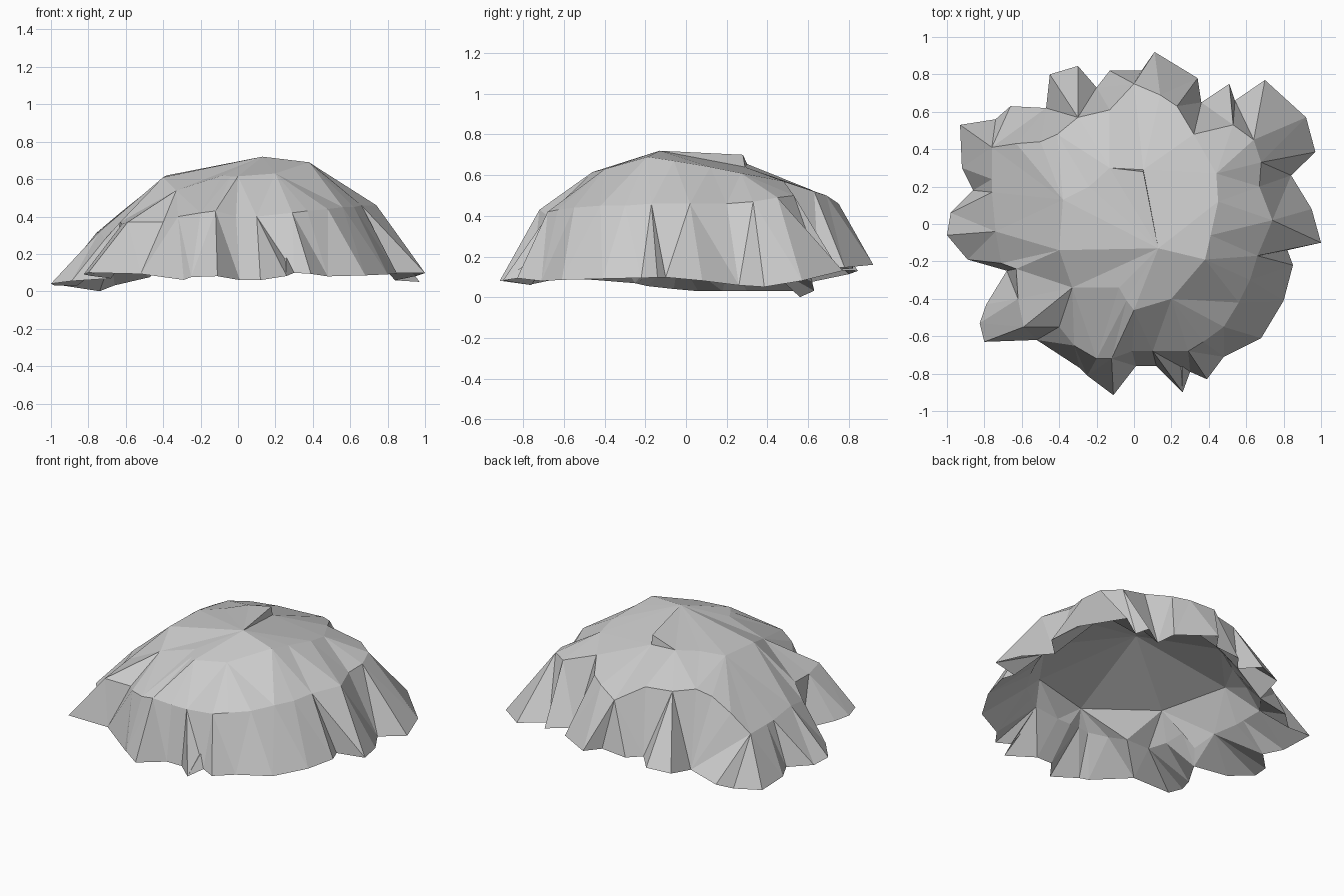
import bpy, bmesh, math


def new_object(name, bm, up=True):
    for f in bm.faces:
        f.normal_update()
        if (f.normal.z < 0) == up:
            f.normal_flip()
    mesh = bpy.data.meshes.new(name)
    bm.to_mesh(mesh)
    bm.free()
    ob = bpy.data.objects.new(name, mesh)
    bpy.context.collection.objects.link(ob)
    return ob


def lerp_keys(keys, a):
    for (a0, z0), (a1, z1) in zip(keys, keys[1:]):
        if a0 <= a <= a1:
            return z0 + (z1 - z0) * (a - a0) / (a1 - a0)
    return keys[-1][1]


def loop(bm, pts):
    return [bm.verts.new(p) for p in pts]


def bridge(bm, A, B):
    """Triangulate between two closed loops, keeping cross edges short."""
    A, B = A + A[:1], B + B[:1]
    n, m = len(A), len(B)
    cost = {(0, 0): (0.0, None)}
    for i in range(n):
        for j in range(m):
            opts = [(cost[p][0], p) for p in ((i - 1, j), (i, j - 1)) if p in cost]
            if opts:
                c, p = min(opts)
                cost[i, j] = (c + (A[i].co - B[j].co).length, p)
    at = (n - 1, m - 1)
    while cost[at][1] is not None:
        i, j = at
        p, q = cost[at][1]
        bm.faces.new((A[p], A[i], B[j]) if p < i else (A[i], B[j], B[q]))
        at = (p, q)


def fan(bm, ring, tip):
    tip = bm.verts.new(tip)
    for i, v in enumerate(ring):
        bm.faces.new((v, ring[(i + 1) % len(ring)], tip))


# Ruffled bottom edge, counter-clockwise from the right
rim_xy = [(1, -.10), (.95, .08), (.84, .26), (.97, .385), (.92, .57), (.70, .77),
          (.54, .66), (.51, .75), (.36, .65), (.34, .78), (.11, .92), (.04, .82),
          (-.13, .82), (-.20, .73), (-.30, .845), (-.45, .80), (-.47, .62),
          (-.66, .63), (-.74, .56), (-.93, .53), (-.92, .30), (-.86, .18),
          (-.98, .06), (-1, -.06), (-.89, -.19), (-.68, -.25), (-.79, -.43),
          (-.825, -.53), (-.80, -.63), (-.52, -.62), (-.29, -.77), (-.25, -.81),
          (-.11, -.915), (.01, -.76), (.12, -.76), (.26, -.90), (.30, -.79),
          (.39, -.83), (.48, -.71), (.68, -.61), (.80, -.41), (.85, -.22), (.82, -.14)]
# Height of the bottom edge by angle in degrees
rim_z = [(0, .09), (22, .05), (47, .13), (83, .16), (118, .12), (143, 0), (150, .03),
         (177, .03), (195, .06), (218, .10), (235, .09), (250, .06), (257, .10),
         (270, .06), (280, .06), (291, .10), (304, .08), (330, .09), (360, .10)]
# Line where the dome breaks into the pleated skirt
shoulder = [(.66, -.17, .46), (.74, .02, .46), (.67, .20, .46), (.68, .33, .47),
            (.64, .45, .49), (.53, .53, .50), (.32, .48, .57), (.23, .63, .52),
            (.14, .69, .50), (0, .75, .46), (-.13, .61, .53), (-.30, .57, .53),
            (-.41, .48, .54), (-.50, .44, .50), (-.63, .43, .42), (-.76, .41, .31),
            (-.76, .24, .31), (-.76, .17, .31), (-.74, -.04, .32), (-.71, -.21, .28),
            (-.63, -.24, .37), (-.62, -.40, .36), (-.59, -.55, .37), (-.40, -.55, .37),
            (-.32, -.65, .40), (-.20, -.72, .42), (-.12, -.72, .43), (-.01, -.68, .40),
            (.10, -.68, .40), (.29, -.68, .42), (.37, -.63, .43), (.48, -.55, .44),
            (.56, -.42, .45), (.62, -.30, .45)]
# Upper ring around the crown
crown = [(.38, -.19, .69), (.41, -.06, .67), (.45, .12, .64), (.44, .27, .61),
         (.05, .29, .64), (-.13, .30, .655), (-.24, .20, .64), (-.38, .13, .62),
         (-.40, -.14, .61), (-.33, -.34, .54), (-.08, -.34, .62), (-.04, -.41, .615),
         (0, -.46, .615), (.20, -.40, .63)]
# Ring of the shallow inner ceiling
ceiling = [(.57, -.15, .40), (.55, .20, .41), (.38, .42, .44), (.05, .56, .43),
           (-.30, .45, .43), (-.57, .17, .39), (-.47, -.30, .40), (-.07, -.58, .39),
           (.32, -.50, .41)]
apex = (.13, -.13, .72)

# Crown, dome and pleated skirt as one shell
rim_pts = [(x, y, lerp_keys(rim_z, math.degrees(math.atan2(y, x)) % 360))
           for x, y in rim_xy]
bm = bmesh.new()
rim, mid, top = loop(bm, rim_pts), loop(bm, shoulder), loop(bm, crown)
bridge(bm, rim, mid)
bridge(bm, mid, top)
fan(bm, top, apex)
new_object("pleated_dome", bm)

# Small raised fold behind the peak, with its riser
bm = bmesh.new()
p, a, b, c, d = loop(bm, [apex, (.05, .28, .70), (-.13, .30, .656),
                          (-.24, .20, .641), (.05, .29, .64)])
for f in ((p, a, b), (p, b, c), (p, d, a), (a, d, b)):
    bm.faces.new(f)
new_object("crown_fold", bm)

# Underside: skirt lining, inner lip, steep band and coarse ceiling
lip_pts = [(x * .89, y * .89, z - .13) for x, y, z in shoulder]
bm = bmesh.new()
rim, lip, ring = loop(bm, rim_pts), loop(bm, lip_pts), loop(bm, ceiling)
bridge(bm, rim, lip)
bridge(bm, lip, ring)
fan(bm, ring, (0, .02, .60))
new_object("inner_lining", bm, up=False)
